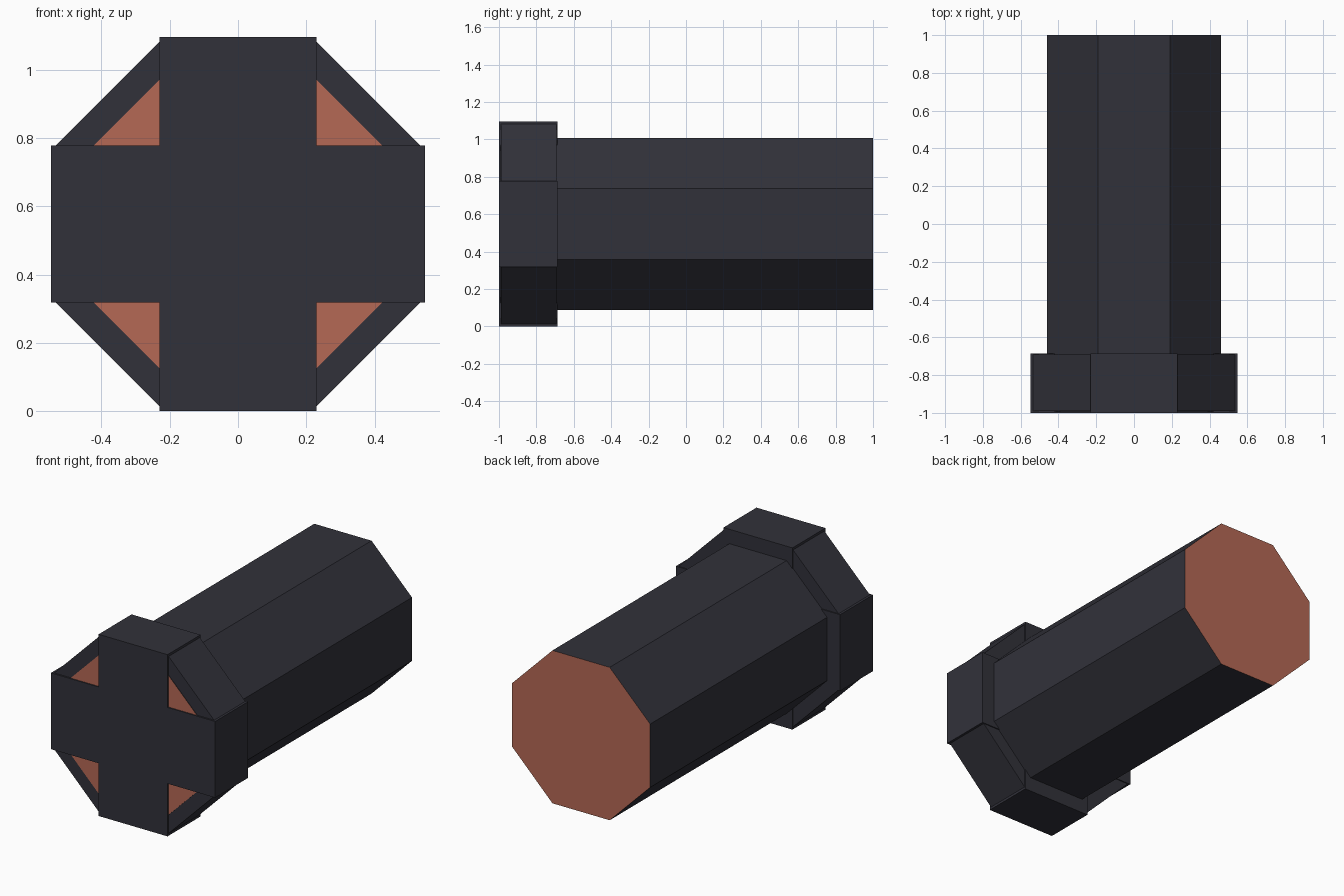
import bpy
import bmesh
from math import pi, cos
from mathutils import Matrix

if "Cube" in bpy.data.objects:
    bpy.data.objects.remove(bpy.data.objects["Cube"], do_unlink=True)

CENTRE_Z = 0.548


def make_material(name, rgb):
    mat = bpy.data.materials.new(name)
    mat.use_nodes = True
    colour = (*rgb, 1.0)
    mat.diffuse_color = colour
    mat.node_tree.nodes["Principled BSDF"].inputs["Base Color"].default_value = colour
    return mat


dark = make_material("dark slate", (0.031, 0.031, 0.042))
copper = make_material("copper orange", (0.46, 0.14, 0.09))


def add_object(name, bm, materials):
    mesh = bpy.data.meshes.new(name)
    bm.to_mesh(mesh)
    bm.free()
    for mat in materials:
        mesh.materials.append(mat)
    obj = bpy.data.objects.new(name, mesh)
    bpy.context.collection.objects.link(obj)
    return obj


def octagon_prism(name, apothem, y0, y1, materials):
    """Eight-sided prism along y; the end caps take the last material."""
    bm = bmesh.new()
    radius = apothem / cos(pi / 8)
    place = (Matrix.Translation((0, (y0 + y1) / 2, CENTRE_Z))
             @ Matrix.Rotation(pi / 2, 4, "X") @ Matrix.Rotation(pi / 8, 4, "Z"))
    bmesh.ops.create_cone(bm, cap_ends=True, segments=8, radius1=radius,
                          radius2=radius, depth=y1 - y0, matrix=place)
    # Keep a flat facing straight up
    top = max(v.co.z for v in bm.verts)
    if sum(abs(v.co.z - top) < 1e-4 for v in bm.verts) < 4:
        bmesh.ops.rotate(bm, verts=bm.verts, cent=(0, 0, CENTRE_Z),
                         matrix=Matrix.Rotation(pi / 8, 3, "Y"))
    bm.normal_update()
    for face in bm.faces:
        if abs(face.normal.y) > 0.9:
            face.material_index = len(materials) - 1
    return add_object(name, bm, materials)


def box(name, half_x, half_z, y0, y1):
    bm = bmesh.new()
    place = (Matrix.Translation((0, (y0 + y1) / 2, CENTRE_Z))
             @ Matrix.Diagonal((2 * half_x, y1 - y0, 2 * half_z, 1)))
    bmesh.ops.create_cube(bm, size=1, matrix=place)
    return add_object(name, bm, [dark])


# Long barrel with copper ends, reaching through the collar
octagon_prism("barrel", 0.461, -0.993, 1.0, [dark, copper])

# Wider collar around the front end
octagon_prism("collar", 0.54, -0.99, -0.692, [dark])

# Cross-shaped cap wrapped over the collar
box("upright_bar", 0.23, 0.548, -1.0, -0.686)
box("cross_bar", 0.548, 0.23, -1.0, -0.686)
